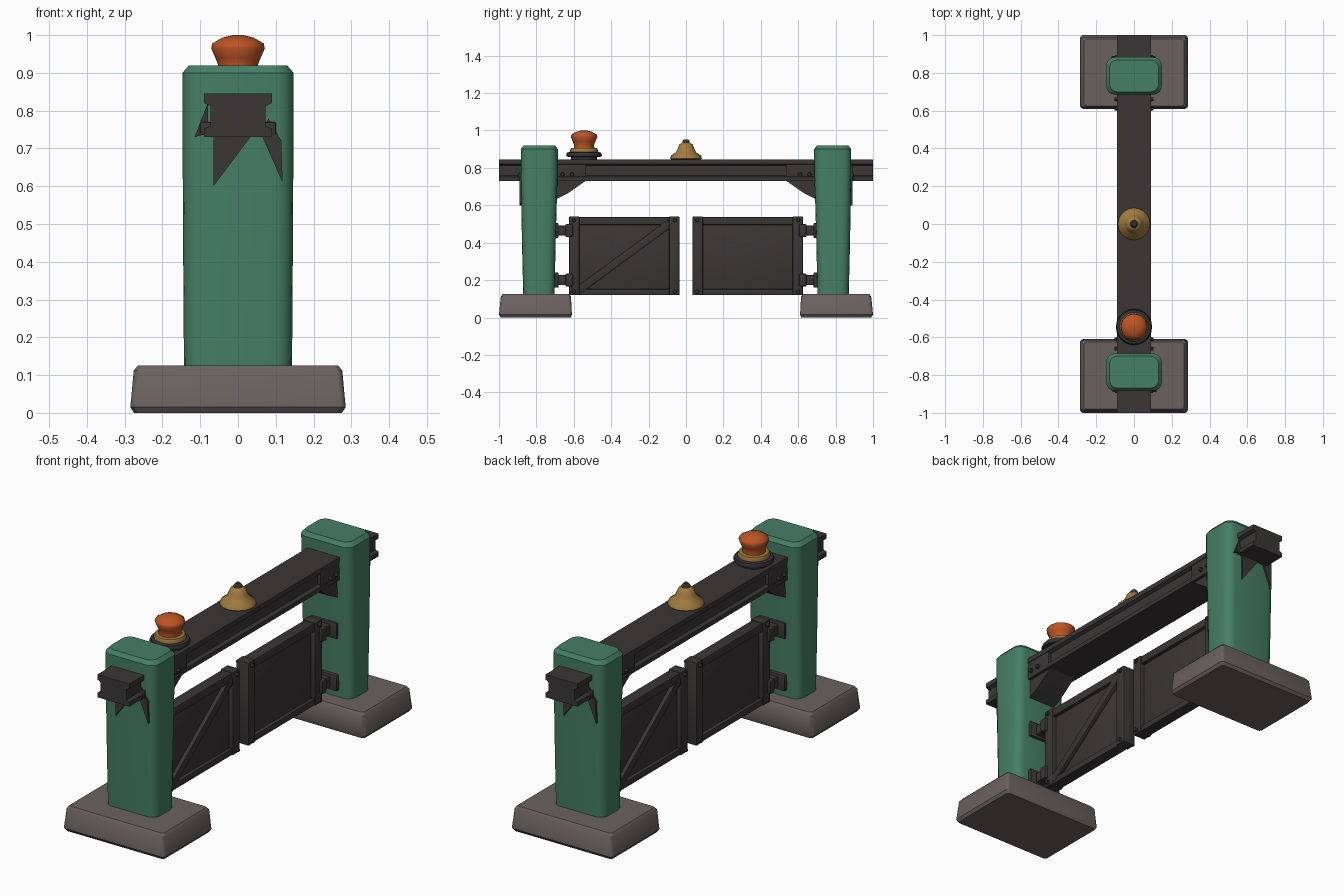
import bpy, bmesh, math
from mathutils import Matrix, Vector

cube = bpy.data.objects.get("Cube")
if cube:
    bpy.data.objects.remove(cube, do_unlink=True)


def material(name, r, g, b):
    m = bpy.data.materials.new(name)
    m.use_nodes = True
    m.diffuse_color = (r, g, b, 1)
    m.node_tree.nodes["Principled BSDF"].inputs["Base Color"].default_value = (r, g, b, 1)
    return m


GREEN = material("green paint", 0.06, 0.21, 0.13)
IRON = material("dark iron", 0.043, 0.037, 0.037)
STONE = material("grey stone", 0.145, 0.12, 0.115)
ORANGE = material("orange glass", 0.5, 0.09, 0.018)
BRASS = material("brass", 0.36, 0.2, 0.05)
RUBBER = material("black rubber", 0.033, 0.034, 0.037)


def finish(bm, name, mat, side=1, bevel=0.0, smooth=35):
    """Turn a bmesh into an object; side -1 puts it at the opposite end."""
    if bevel:
        bmesh.ops.bevel(bm, geom=bm.edges[:], offset=bevel, segments=2,
                        profile=0.5, affect='EDGES')
    bmesh.ops.recalc_face_normals(bm, faces=bm.faces[:])
    if side < 0:
        bm.transform(Matrix.Rotation(math.pi, 4, 'Z'))
    mesh = bpy.data.meshes.new(name)
    bm.to_mesh(mesh)
    bm.free()
    mesh.materials.append(mat)
    ob = bpy.data.objects.new(name, mesh)
    bpy.context.collection.objects.link(ob)
    bpy.ops.object.select_all(action='DESELECT')
    ob.select_set(True)
    bpy.context.view_layer.objects.active = ob
    bpy.ops.object.shade_smooth_by_angle(angle=math.radians(smooth))
    return ob


def box(name, x, y, z, mat, side=1, bevel=0.004, tilt=0.0):
    """Box from (min, max) ranges, optionally tilted about the x axis."""
    bm = bmesh.new()
    bmesh.ops.create_cube(bm, size=1)
    centre = Vector([(a + b) / 2 for a, b in (x, y, z)])
    size = [b - a for a, b in (x, y, z)]
    bm.transform(Matrix.Translation(centre) @ Matrix.Rotation(tilt, 4, 'X')
                 @ Matrix.Diagonal((*size, 1)))
    return finish(bm, name, mat, side, bevel)


def loft(name, rings, mat, side=1, smooth=35):
    """Skin a stack of equal-length rings and cap both ends."""
    bm = bmesh.new()
    rows = [[bm.verts.new(p) for p in ring] for ring in rings]
    n = len(rows[0])
    for a, b in zip(rows, rows[1:]):
        for i in range(n):
            j = (i + 1) % n
            bm.faces.new((a[i], a[j], b[j], b[i]))
    bm.faces.new(rows[0][::-1])
    bm.faces.new(rows[-1])
    return finish(bm, name, mat, side, smooth=smooth)


def lathe(name, y, profile, mat, n=20, smooth=50):
    rings = [[(r * math.cos(k * math.tau / n), y + r * math.sin(k * math.tau / n), z)
              for k in range(n)] for r, z in profile]
    return loft(name, rings, mat, smooth=smooth)


def prism_x(name, pts, x, mat, side=1):
    return loft(name, [[(v, p, q) for p, q in pts] for v in x], mat, side)


def prism_y(name, pts, y, mat, side=1):
    return loft(name, [[(p, v, q) for p, q in pts] for v in y], mat, side)


def rounded(hx, y0, y1, z, radius):
    """Rounded rectangle ring at height z."""
    cy, hy = (y0 + y1) / 2, (y1 - y0) / 2
    ring = []
    for q, (sx, sy) in enumerate(((1, 1), (-1, 1), (-1, -1), (1, -1))):
        for k in range(5):
            a = (q + k / 4) * math.pi / 2
            ring.append((sx * (hx - radius) + radius * math.cos(a),
                         cy + sy * (hy - radius) + radius * math.sin(a), z))
    return ring


def bolt(name, x, y, z, side):
    bm = bmesh.new()
    bmesh.ops.create_cone(bm, cap_ends=True, segments=8, radius1=0.012,
                          radius2=0.009, depth=0.02)
    bm.transform(Matrix.Translation((x, y, z)) @ Matrix.Rotation(
        math.copysign(math.pi / 2, x), 4, 'Y'))
    return finish(bm, name, IRON, side)


# Overhead beam with narrow flanges
half = [(0.09, 0.73), (0.09, 0.752), (0.073, 0.76), (0.073, 0.812), (0.09, 0.82), (0.09, 0.845)]
prism_y("beam", half + [(-x, z) for x, z in reversed(half)], (-1, 1), IRON)

for side, end in ((1, "back"), (-1, "front")):
    # Stone footing, slightly narrower at the top
    loft(end + "_footing", [rounded(0.275, 0.615, 0.99, 0, 0.015),
                            rounded(0.285, 0.61, 1, 0.015, 0.015),
                            rounded(0.276, 0.615, 0.99, 0.112, 0.015),
                            rounded(0.265, 0.625, 0.98, 0.125, 0.015)], STONE, side)
    # Green post
    loft(end + "_post", [rounded(0.143, 0.703, 0.87, 0.11, 0.045),
                         rounded(0.145, 0.697, 0.877, 0.4, 0.045),
                         rounded(0.147, 0.687, 0.883, 0.75, 0.045),
                         rounded(0.147, 0.685, 0.883, 0.9, 0.045),
                         rounded(0.13, 0.7, 0.868, 0.92, 0.04)], GREEN, side)
    # Beam brackets
    prism_x(end + "_gusset", [(0.53, 0.735), (0.7, 0.735), (0.7, 0.63), (0.63, 0.665)],
            (-0.075, 0.075), IRON, side)
    for sx in (1, -1):
        box(end + "_beam_sleeve", sorted((sx * 0.07, sx * 0.088)), (0.535, 0.7),
            (0.745, 0.825), IRON, side, 0.003)
        for y in (0.61, 0.66):
            bolt(end + "_sleeve_bolt", sx * 0.093, y, 0.765, side)
    box(end + "_collar", (-0.1, 0.1), (0.87, 0.895), (0.735, 0.77), IRON, side, 0.003)
    for name, pts in (("long_spur", [(-0.065, 0.6), (-0.065, 0.74), (0.04, 0.74)]),
                      ("side_spur", [(0.118, 0.61), (0.115, 0.72), (0.08, 0.78), (0.065, 0.73)]),
                      ("ear", [(-0.115, 0.73), (-0.08, 0.74), (-0.08, 0.82)])):
        prism_y(end + "_" + name, [(-x, z) for x, z in pts], (0.865, 0.89), IRON, side)

    # Gate leaf: panel, stiles, rails and a single diagonal brace
    box(end + "_gate_panel", (-0.012, 0.012), (0.05, 0.6), (0.13, 0.52), IRON, side)
    for y in ((0.035, 0.09), (0.57, 0.625)):
        box(end + "_gate_stile", (-0.035, 0.035), y, (0.12, 0.54), IRON, side)
    for z in ((0.12, 0.152), (0.495, 0.537)):
        box(end + "_gate_rail", (-0.03, 0.03), (0.05, 0.61), z, IRON, side)
    length = math.hypot(0.49, 0.36)
    box(end + "_gate_brace", (-0.032, -0.01), (0.33 - length / 2, 0.33 + length / 2),
        (0.304, 0.346), IRON, side, 0.003, -math.atan2(0.36, 0.49))
    for x in (-0.037, 0.037):
        for y in (0.06, 0.6):
            for z in (0.138, 0.52):
                bolt(end + "_gate_bolt", x, y, z, side)

    # Hinges
    for z in (0.2, 0.465):
        box(end + "_hinge_arm", (-0.04, 0.04), (0.61, 0.72), (z - 0.026, z + 0.026), IRON, side)
        box(end + "_hinge_knuckle", (-0.05, 0.05), (0.605, 0.645), (z - 0.035, z + 0.035),
            IRON, side, 0.008)
        box(end + "_hinge_plate", (-0.075, 0.075), (0.682, 0.715), (z - 0.04, z + 0.04),
            IRON, side)

# Bell at the middle of the beam
lathe("bell", 0, [(0.075, 0.84), (0.085, 0.85), (0.08, 0.865), (0.055, 0.882), (0.044, 0.905),
                  (0.036, 0.925), (0.02, 0.935)], BRASS)
lathe("bell_knob", 0, [(0.021, 0.925), (0.021, 0.942), (0.012, 0.953)], IRON, 10)

# Warning lamp
LAMP_Y = -0.545
lathe("lamp_foot", LAMP_Y, [(0.07, 0.84), (0.07, 0.858), (0.092, 0.86), (0.096, 0.87),
                            (0.09, 0.882), (0.07, 0.886)], RUBBER)
lathe("lamp_collar", LAMP_Y, [(0.073, 0.88), (0.077, 0.89), (0.07, 0.905), (0.05, 0.908)], BRASS)
lathe("lamp_glass", LAMP_Y, [(0.056, 0.9), (0.053, 0.922), (0.06, 0.94), (0.071, 0.965),
                             (0.068, 0.978), (0.042, 0.993), (0.015, 1.0)], ORANGE, 12)
